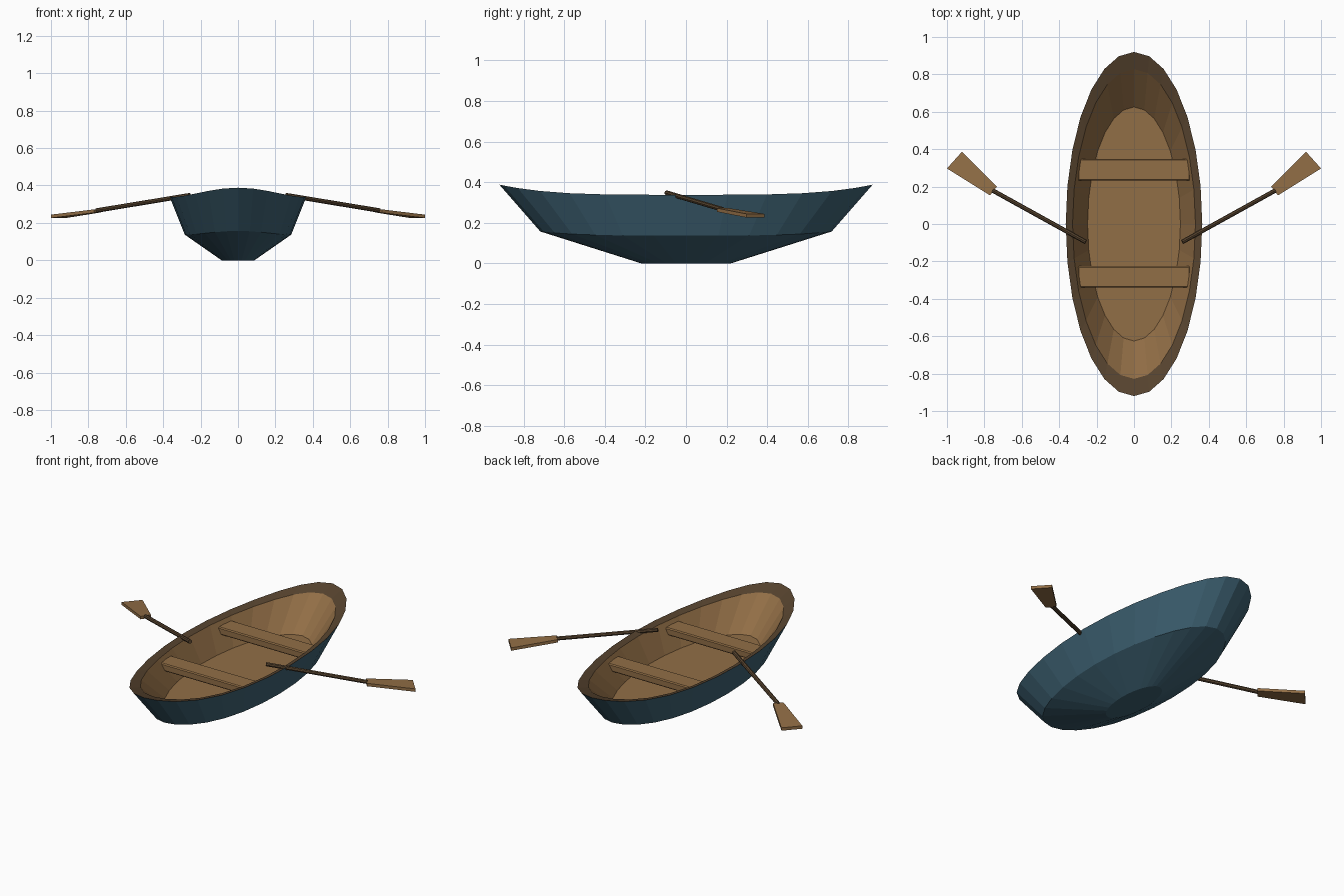
import bpy, bmesh, math
from mathutils import Vector

if "Cube" in bpy.data.objects:
    bpy.data.objects.remove(bpy.data.objects["Cube"])


def material(name, rgb):
    m = bpy.data.materials.new(name)
    m.diffuse_color = (*rgb, 1)
    m.use_nodes = True
    m.node_tree.nodes["Principled BSDF"].inputs["Base Color"].default_value = m.diffuse_color
    return m


BLUE = material("blue_paint", (0.048, 0.122, 0.172))
WOOD = material("light_wood", (0.286, 0.156, 0.061))
DARK = material("dark_wood", (0.095, 0.057, 0.028))


def finish(name, bm, mats):
    bmesh.ops.recalc_face_normals(bm, faces=bm.faces[:])
    me = bpy.data.meshes.new(name)
    bm.to_mesh(me)
    bm.free()
    for m in mats:
        me.materials.append(m)
    ob = bpy.data.objects.new(name, me)
    bpy.context.collection.objects.link(ob)
    return ob


# Hull: scaled oval rings from the keel, over the rim, down to the floor
# (scale, height, rise at the ends, material of the band leading to the ring)
SIDES = 28
RINGS = [
    (0.24, 0.0, 0.0, 0),
    (0.78, 0.137, 0.02, 0),
    (1.0, 0.338, 0.05, 0),
    (0.9, 0.325, 0.035, 2),
    (0.68, 0.178, 0.0, 1),
]
bm = bmesh.new()
previous = None
for scale, z, rise, mat in RINGS:
    ring = []
    for i in range(SIDES):
        a = math.tau * i / SIDES
        c, s = math.cos(a), math.sin(a)
        ring.append(bm.verts.new((0.365 * scale * c, 0.92 * scale * s, z + rise * s ** 4)))
    if previous:
        for i in range(SIDES):
            j = (i + 1) % SIDES
            f = bm.faces.new((previous[i], previous[j], ring[j], ring[i]))
            f.material_index = mat
    else:
        bm.faces.new(ring[::-1]).material_index = 0
    previous = ring
bm.faces.new(previous).material_index = 1
finish("hull", bm, [BLUE, WOOD, DARK])

# Bench seats with softened edges
for name, y in (("front_seat", -0.283), ("back_seat", 0.29)):
    bm = bmesh.new()
    bmesh.ops.create_cube(bm, size=1)
    for v in bm.verts:
        v.co = (v.co.x * 0.6, y + v.co.y * 0.115, 0.28 + v.co.z * 0.045)
    bmesh.ops.bevel(bm, geom=bm.edges[:], offset=0.006, segments=1, affect='EDGES')
    finish(name, bm, [WOOD])


def oar(side, label):
    # Shaft
    start = Vector((side * 0.258, -0.096, 0.348))
    end = Vector((side * 0.757, 0.18, 0.266))
    axis = end - start
    bm = bmesh.new()
    bmesh.ops.create_cone(bm, cap_ends=True, segments=8, radius1=0.012,
                          radius2=0.012, depth=axis.length)
    turn = axis.to_track_quat('Z', 'Y')
    for v in bm.verts:
        v.co = turn @ v.co + (start + end) / 2
    finish(label + "_oar_shaft", bm, [DARK])

    # Flared blade
    outline = [(0.733, 0.2, 0.265), (0.92, 0.386, 0.235),
               (1.0, 0.297, 0.235), (0.77, 0.153, 0.263)]
    bm = bmesh.new()
    low, high = ([bm.verts.new((side * x, y, z + d)) for x, y, z in outline]
                 for d in (-0.009, 0.009))
    bm.faces.new(low)
    bm.faces.new(high)
    for i in range(4):
        j = (i + 1) % 4
        bm.faces.new((low[i], low[j], high[j], high[i]))
    finish(label + "_oar_blade", bm, [WOOD])


oar(1, "right")
oar(-1, "left")
